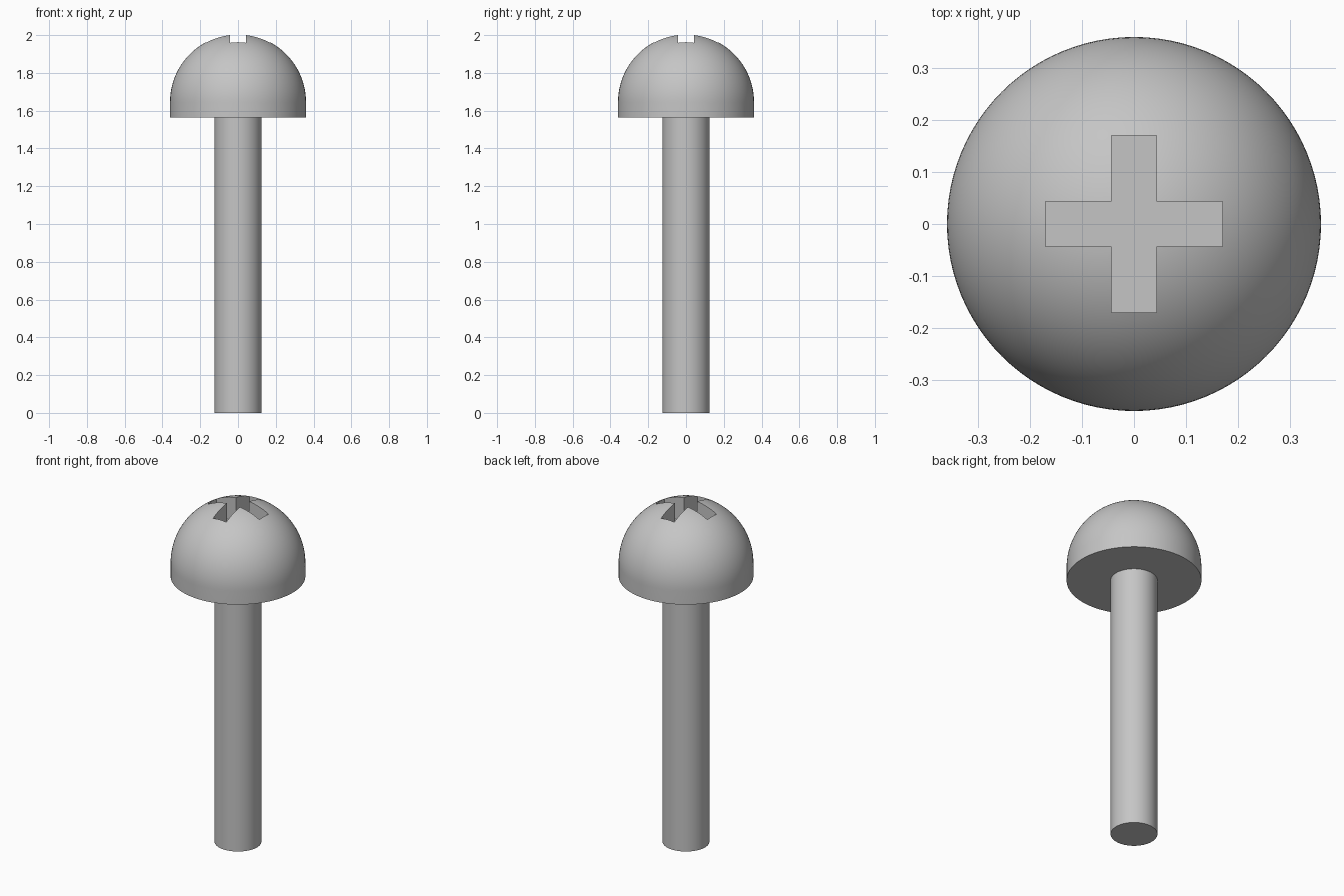
import bpy
import bmesh
import math
from mathutils import Matrix, Vector

if "Cube" in bpy.data.objects:
    bpy.data.objects.remove(bpy.data.objects["Cube"], do_unlink=True)

SEGMENTS = 96
HEAD_R, SHANK_R = 0.36, 0.125
HEAD_BASE, DOME_Z = 1.565, 1.645
SLOT_HALF_WIDTH, SLOT_REACH, SLOT_FLOOR = 0.043, 0.17, 1.86

steel = bpy.data.materials.new("grey steel")
steel.use_nodes = True
colour = (0.56, 0.56, 0.56, 1)
steel.diffuse_color = colour
steel.node_tree.nodes["Principled BSDF"].inputs["Base Color"].default_value = colour


def add_object(name, bm):
    bmesh.ops.recalc_face_normals(bm, faces=bm.faces)
    mesh = bpy.data.meshes.new(name)
    bm.to_mesh(mesh)
    bm.free()
    mesh.materials.append(steel)
    obj = bpy.data.objects.new(name, mesh)
    bpy.context.collection.objects.link(obj)
    return obj


def lathe(name, profile):
    """Spin a profile of (radius, height) points around the z axis."""
    bm = bmesh.new()
    verts = [bm.verts.new((r, 0, z)) for r, z in profile]
    edges = [bm.edges.new(pair) for pair in zip(verts, verts[1:])]
    bmesh.ops.spin(bm, geom=verts + edges, cent=(0, 0, 0), axis=(0, 0, 1),
                   angle=math.tau, steps=SEGMENTS)
    bmesh.ops.remove_doubles(bm, verts=bm.verts, dist=1e-5)
    return add_object(name, bm)


def select_only(obj):
    bpy.ops.object.select_all(action='DESELECT')
    obj.select_set(True)
    bpy.context.view_layer.objects.active = obj


# Shank: plain round rod, running slightly into the head
shank = lathe("shank", [(0, 0), (SHANK_R, 0), (SHANK_R, HEAD_BASE + 0.02),
                        (0, HEAD_BASE + 0.02)])

# Head: short straight rim under a half-round dome
steps = 32
dome = [(HEAD_R * math.cos(a), DOME_Z + HEAD_R * math.sin(a))
        for a in (math.pi / 2 * i / steps for i in range(steps))]
head = lathe("head", [(0, HEAD_BASE), (HEAD_R, HEAD_BASE)] + dome
             + [(0, DOME_Z + HEAD_R)])

# Cross slot cutter: one arm turned four times, then extruded
w, reach = SLOT_HALF_WIDTH, SLOT_REACH
bm = bmesh.new()
outline = []
for k in range(4):
    turn = Matrix.Rotation(k * math.pi / 2, 3, 'Z')
    for x, y in ((reach, -w), (reach, w), (w, w)):
        outline.append(bm.verts.new(turn @ Vector((x, y, SLOT_FLOOR))))
floor = bm.faces.new(outline)
top = bmesh.ops.extrude_face_region(bm, geom=[floor], use_keep_orig=True)
bmesh.ops.translate(bm, vec=(0, 0, 0.3),
                    verts=[v for v in top["geom"] if isinstance(v, bmesh.types.BMVert)])
cutter = add_object("cross_slot_cutter", bm)
cutter.hide_render = True

# Cut the slot into the head
cut = head.modifiers.new("cross_slot", 'BOOLEAN')
cut.operation = 'DIFFERENCE'
cut.solver = 'EXACT'
cut.object = cutter
select_only(head)
bpy.ops.object.modifier_apply(modifier=cut.name)
bpy.data.objects.remove(cutter, do_unlink=True)

for part in (shank, head):
    select_only(part)
    bpy.ops.object.shade_smooth_by_angle(angle=math.radians(30))
